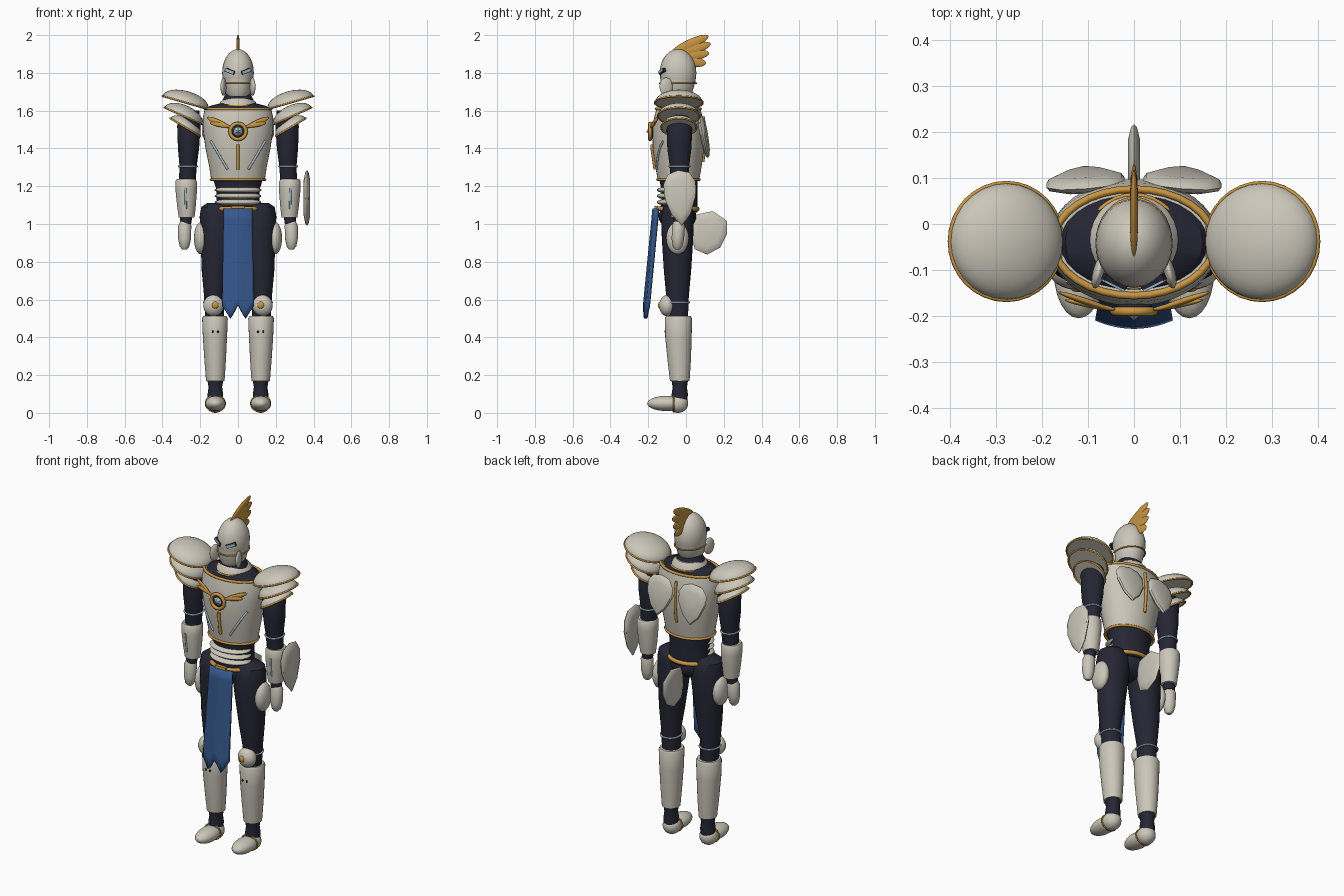
import bpy, bmesh, math
from math import sin, cos, pi, radians
from mathutils import Vector, Matrix, Euler

if "Cube" in bpy.data.objects:
    bpy.data.objects.remove(bpy.data.objects["Cube"])


def material(name, rgb):
    m = bpy.data.materials.new(name)
    m.diffuse_color = (*rgb, 1)
    m.use_nodes = True
    m.node_tree.nodes["Principled BSDF"].inputs["Base Color"].default_value = m.diffuse_color
    return m


IVORY = material("ivory armour", (0.60, 0.57, 0.49))
NAVY = material("dark undersuit", (0.019, 0.019, 0.035))
GOLD = material("gold trim", (0.58, 0.30, 0.055))
BLUE = material("blue cloth", (0.035, 0.095, 0.26))
PALE = material("pale blue glow", (0.38, 0.52, 0.62))


def finish(name, bm, mat, angle=40):
    bmesh.ops.recalc_face_normals(bm, faces=bm.faces)
    me = bpy.data.meshes.new(name)
    bm.to_mesh(me)
    bm.free()
    ob = bpy.data.objects.new(name, me)
    bpy.context.collection.objects.link(ob)
    me.materials.append(mat)
    smooth(ob, angle)
    return ob


def smooth(ob, angle=40):
    bpy.ops.object.select_all(action='DESELECT')
    bpy.context.view_layer.objects.active = ob
    ob.select_set(True)
    if angle:
        bpy.ops.object.shade_smooth_by_angle(angle=radians(angle))


def loft(name, rings, mat, n=28):
    """Stack of ellipses (z, centre x, centre y, radius x, radius y), capped."""
    bm = bmesh.new()
    rows = [[bm.verts.new((cx + rx * cos(2 * pi * i / n), cy + ry * sin(2 * pi * i / n), z))
             for i in range(n)] for z, cx, cy, rx, ry in rings]
    for a, b in zip(rows, rows[1:]):
        for i in range(n):
            bm.faces.new((a[i], a[(i + 1) % n], b[(i + 1) % n], b[i]))
    bm.faces.new(rows[0])
    bm.faces.new(rows[-1])
    return finish(name, bm, mat)


def ellipsoid(name, c, r, mat, rot=None):
    bm = bmesh.new()
    bmesh.ops.create_uvsphere(bm, u_segments=24, v_segments=14, radius=1)
    q = rot if rot else Matrix.Identity(4)
    bm.transform(Matrix.Translation(c) @ q @ Matrix.Diagonal((*r, 1)))
    return finish(name, bm, mat, 60)


def spindle(name, a, b, thick, width, mat):
    """Flattened ellipsoid running from a to b."""
    a, b = Vector(a), Vector(b)
    q = (b - a).to_track_quat('Z', 'Y').to_matrix().to_4x4()
    return ellipsoid(name, (a + b) / 2, (thick, width, (b - a).length / 2), mat, q)


def tube(name, pts, r, mat, cyclic=False):
    cu = bpy.data.curves.new(name, 'CURVE')
    cu.dimensions = '3D'
    cu.bevel_depth, cu.bevel_resolution, cu.use_fill_caps = r, 2, True
    sp = cu.splines.new('POLY')
    sp.points.add(len(pts) - 1)
    for p, co in zip(sp.points, pts):
        p.co = (*co, 1)
    sp.use_cyclic_u = cyclic
    cu.materials.append(mat)
    ob = bpy.data.objects.new(name, cu)
    bpy.context.collection.objects.link(ob)
    smooth(ob, 0)
    bpy.ops.object.convert(target='MESH')
    smooth(bpy.context.object, 50)


def ring(name, c, rx, ry, r, mat, rot=(0, 0, 0), n=32):
    m = Matrix.Translation(c) @ Euler(rot).to_matrix().to_4x4()
    tube(name, [m @ Vector((rx * cos(2 * pi * i / n), ry * sin(2 * pi * i / n), 0))
                for i in range(n)], r, mat, True)


def box(name, c, size, mat, rot=(0, 0, 0)):
    bm = bmesh.new()
    bmesh.ops.create_cube(bm, size=1)
    bm.transform(Matrix.Translation(c) @ Euler(rot).to_matrix().to_4x4()
                 @ Matrix.Diagonal((*size, 1)))
    return finish(name, bm, mat, 30)


def plate(name, outline, c, thick, rot, mat):
    """Lens-like plate: outline in local XZ, bulging to both sides in local Y."""
    bm = bmesh.new()
    rows = [[bm.verts.new((x * k, y * thick, z * k)) for x, z in outline]
            for k, y in ((0.65, -0.5), (0.93, -0.25), (1, 0), (0.93, 0.25), (0.65, 0.5))]
    n = len(outline)
    for a, b in zip(rows, rows[1:]):
        for i in range(n):
            bm.faces.new((a[i], a[(i + 1) % n], b[(i + 1) % n], b[i]))
    bm.faces.new(rows[0])
    bm.faces.new(rows[-1])
    bm.transform(Matrix.Translation(c) @ Euler(rot).to_matrix().to_4x4())
    return finish(name, bm, mat, 35)


# Cuirass, with a helper that finds its front or back surface
CHEST = [(1.235, 0, -0.04, 0.142, 0.11), (1.30, 0, -0.04, 0.152, 0.122), (1.40, 0, -0.04, 0.172, 0.136),
         (1.50, 0, -0.04, 0.186, 0.138), (1.56, 0, -0.04, 0.187, 0.130), (1.61, 0, -0.04, 0.176, 0.116)]


def chest(x, z, side=-1, lift=0.003):
    for a, b in zip(CHEST, CHEST[1:]):
        if a[0] <= z <= b[0]:
            t = (z - a[0]) / (b[0] - a[0])
            rx, ry = a[3] + t * (b[3] - a[3]), a[4] + t * (b[4] - a[4])
            return (x, -0.04 + side * (ry * math.sqrt(max(0, 1 - (x / rx) ** 2)) + lift), z)


def chest_strip(name, p, q, r, mat, side=-1):
    tube(name, [chest(p[0] + (q[0] - p[0]) * i / 6, p[1] + (q[1] - p[1]) * i / 6, side)
                for i in range(7)], r, mat)


loft("cuirass", CHEST, IVORY, 40)
ring("cuirass_top_trim", (0, -0.04, 1.61), 0.175, 0.116, 0.008, GOLD)
ring("cuirass_bottom_trim", (0, -0.04, 1.235), 0.143, 0.111, 0.007, GOLD)
loft("shoulder_yoke", [(1.60, 0, -0.04, 0.168, 0.108), (1.625, 0, -0.04, 0.15, 0.095),
                       (1.64, 0, -0.04, 0.09, 0.075), (1.70, 0, -0.04, 0.06, 0.06)], NAVY)
loft("gorget", [(1.625, 0, -0.035, 0.1, 0.098), (1.645, 0, -0.035, 0.094, 0.092),
                (1.665, 0, -0.035, 0.072, 0.075)], IVORY)
ring("gorget_trim", (0, -0.035, 1.626), 0.1, 0.098, 0.005, GOLD)
chest_strip("breast_strip", (0, 1.29), (0, 1.42), 0.009, GOLD)
chest_strip("spine_strip", (0, 1.33), (0, 1.57), 0.008, GOLD, 1)

# Chest emblem
ring("emblem_ring", (0, -0.19, 1.49), 0.042, 0.042, 0.01, GOLD, (pi / 2, 0, 0), 16)
loft_back = ellipsoid("emblem_seat", (0, -0.18, 1.49), (0.04, 0.012, 0.04), NAVY)
bm = bmesh.new()
bmesh.ops.create_cone(bm, cap_ends=True, segments=6, radius1=0.036, radius2=0, depth=0.03)
bm.transform(Matrix.Translation((0, -0.195, 1.49)) @ Matrix.Rotation(pi / 2, 4, 'X'))
finish("emblem_gem", bm, PALE, 5)

# Waist and hips
loft("waist", [(1.06, 0, -0.04, 0.12, 0.1), (1.12, 0, -0.035, 0.114, 0.095),
               (1.18, 0, -0.035, 0.114, 0.095), (1.24, 0, -0.04, 0.132, 0.102)], NAVY)
for z in (1.115, 1.148, 1.18):
    ellipsoid("belly_band", (0, -0.07, z), (0.124, 0.084, 0.021), IVORY)
ellipsoid("pelvis", (0, -0.045, 1.04), (0.125, 0.1, 0.075), NAVY)
ring("belt", (0, -0.045, 1.08), 0.122, 0.105, 0.012, GOLD)
box("buckle", (0, -0.157, 1.083), (0.07, 0.02, 0.026), GOLD)

# Front cloth with two points at the hem
bm = bmesh.new()
cols, rows = 16, 10
grid = []
for i in range(cols + 1):
    u = -1 + 2 * i / cols
    a = abs(u)
    hem = 0.57 - 0.14 * a if a < 0.5 else 0.5 + 0.13 * (a - 0.5)
    grid.append([])
    for j in range(rows + 1):
        t = j / rows
        grid[-1].append(bm.verts.new((u * (0.072 + 0.01 * t), -0.168 - 0.05 * t + 0.018 * u * u,
                                      1.08 + (hem - 1.08) * t)))
for i in range(cols):
    for j in range(rows):
        bm.faces.new((grid[i][j], grid[i + 1][j], grid[i + 1][j + 1], grid[i][j + 1]))
cloth = finish("front_cloth", bm, BLUE)
sol = cloth.modifiers.new("thickness", 'SOLIDIFY')
sol.thickness, sol.offset = 0.02, 0

# Helmet
ellipsoid("helmet", (0, -0.042, 1.80), (0.084, 0.097, 0.126), IVORY)
loft("helmet_jaw", [(1.675, 0, -0.05, 0.055, 0.068), (1.70, 0, -0.048, 0.07, 0.082),
                    (1.75, 0, -0.043, 0.079, 0.092), (1.80, 0, -0.042, 0.083, 0.096)], IVORY)
ring("helmet_band", (0, -0.042, 1.745), 0.08, 0.097, 0.004, GOLD)
crest = [((-0.075, 1.905), (0.118, 1.996)), ((-0.05, 1.895), (0.13, 1.955)),
         ((-0.03, 1.885), (0.122, 1.905)), ((-0.02, 1.87), (0.105, 1.85))]
for (y0, z0), (y1, z1) in crest:
    spindle("crest_feather", (0, y0, z0), (0, y1, z1), 0.009, 0.027, GOLD)

SHIELD = [(-0.085, 0.075), (-0.06, 0.125), (-0.005, 0.145), (0.055, 0.13), (0.085, 0.08), (0.085, 0.01),
          (0.05, -0.09), (0, -0.15), (-0.05, -0.09), (-0.085, 0.0)]
TAIL = [(-0.085, 0.09), (0.02, 0.112), (0.095, 0.06), (0.095, -0.01), (0.06, -0.08),
        (-0.01, -0.118), (-0.075, -0.09), (-0.095, -0.02)]

# Everything that comes in pairs
for s in (1, -1):
    # Face details
    box("visor_slit", (s * 0.042, -0.125, 1.808), (0.056, 0.014, 0.02), NAVY, (0, -s * 0.35, s * 0.45))
    box("eye", (s * 0.042, -0.128, 1.809), (0.052, 0.018, 0.014), PALE, (0, -s * 0.35, s * 0.45))
    ellipsoid("cheek_guard", (s * 0.077, -0.105, 1.727), (0.013, 0.036, 0.048), IVORY,
              Matrix.Rotation(s * 0.25, 4, 'Z'))
    # Chest details
    spindle("emblem_wing_upper", (s * 0.045, -0.188, 1.512), (s * 0.165, -0.148, 1.565), 0.007, 0.014, GOLD)
    spindle("emblem_wing_lower", (s * 0.04, -0.186, 1.515), (s * 0.15, -0.165, 1.535), 0.007, 0.012, GOLD)
    chest_strip("chest_light", (s * 0.145, 1.44), (s * 0.055, 1.29), 0.006, PALE)
    plate("back_plate", [(s * x, z * 0.78) for x, z in SHIELD], (s * 0.106, 0.096, 1.465), 0.035,
          (radians(10), 0, -s * 0.08), IVORY)
    # Layered shoulder guards
    for x, z, r, ry, h, tilt in ((0.278, 1.642, 0.127, 0.127, 0.062, 16), (0.29, 1.572, 0.11, 0.111, 0.058, 24),
                                 (0.28, 1.512, 0.092, 0.094, 0.05, 31)):
        rot = (0, -s * radians(tilt), 0)
        bm = bmesh.new()
        bmesh.ops.create_uvsphere(bm, u_segments=28, v_segments=16, radius=1)
        bmesh.ops.bisect_plane(bm, geom=bm.verts[:] + bm.edges[:] + bm.faces[:], plane_co=(0, 0, 0),
                               plane_no=(0, 0, -1), clear_outer=True)
        bmesh.ops.holes_fill(bm, edges=[e for e in bm.edges if e.is_boundary], sides=0)
        bm.transform(Matrix.Translation((s * x, -0.038, z)) @ Euler(rot).to_matrix().to_4x4()
                     @ Matrix.Diagonal((r, ry, h, 1)))
        finish("shoulder_guard", bm, IVORY)
        ring("shoulder_guard_trim", (s * x, -0.038, z), r, ry, 0.005, GOLD, rot)
    # Arm
    loft("upper_arm", [(1.23, s * 0.268, -0.035, 0.044, 0.046), (1.31, s * 0.264, -0.035, 0.046, 0.052),
                       (1.40, s * 0.262, -0.035, 0.056, 0.064), (1.52, s * 0.26, -0.035, 0.062, 0.068),
                       (1.60, s * 0.25, -0.035, 0.045, 0.045)], NAVY)
    ring("elbow_ring", (s * 0.265, -0.035, 1.305), 0.048, 0.054, 0.005, PALE)
    loft("forearm_guard", [(1.035, s * 0.272, -0.035, 0.042, 0.043), (1.10, s * 0.273, -0.035, 0.05, 0.052),
                           (1.18, s * 0.274, -0.035, 0.057, 0.06), (1.225, s * 0.275, -0.035, 0.057, 0.06),
                           (1.237, s * 0.275, -0.035, 0.05, 0.053)], IVORY)
    tube("forearm_light", [(s * 0.276, -0.083, 1.08), (s * 0.278, -0.094, 1.19)], 0.006, PALE)
    loft("wrist", [(1.0, s * 0.278, -0.038, 0.03, 0.03), (1.04, s * 0.274, -0.036, 0.032, 0.032)], NAVY)
    loft("hand", [(0.865, s * 0.283, -0.045, 0.012, 0.012), (0.88, s * 0.283, -0.045, 0.025, 0.025),
                  (0.92, s * 0.283, -0.043, 0.034, 0.033), (0.99, s * 0.282, -0.04, 0.035, 0.034),
                  (1.012, s * 0.281, -0.04, 0.026, 0.026)], IVORY)
    # Leg
    loft("thigh", [(0.49, s * 0.123, -0.04, 0.05, 0.05), (0.62, s * 0.128, -0.045, 0.052, 0.06),
                   (0.75, s * 0.122, -0.045, 0.07, 0.072), (0.92, s * 0.112, -0.045, 0.086, 0.083),
                   (1.04, s * 0.106, -0.045, 0.097, 0.086), (1.09, s * 0.108, -0.045, 0.086, 0.075),
                   (1.11, s * 0.11, -0.045, 0.055, 0.05)], NAVY)
    ellipsoid("hip_guard", (s * 0.197, -0.045, 0.925), (0.036, 0.06, 0.085), IVORY)
    ring("knee_ring", (s * 0.127, -0.043, 0.585), 0.054, 0.06, 0.005, PALE)
    ellipsoid("kneecap", (s * 0.13, -0.1, 0.568), (0.054, 0.042, 0.056), IVORY)
    ellipsoid("knee_stud", (s * 0.121, -0.136, 0.57), (0.019, 0.012, 0.019), GOLD)
    loft("shin_guard", [(0.17, s * 0.12, -0.033, 0.049, 0.052), (0.28, s * 0.121, -0.036, 0.057, 0.062),
                        (0.40, s * 0.122, -0.04, 0.064, 0.07), (0.50, s * 0.122, -0.04, 0.068, 0.072),
                        (0.512, s * 0.122, -0.04, 0.062, 0.066)], IVORY)
    for x in (0.106, 0.134):
        ellipsoid("shin_rivet", (s * x, -0.109, 0.43), (0.005, 0.006, 0.007), NAVY)
    loft("ankle", [(0.06, s * 0.12, -0.035, 0.04, 0.042), (0.10, s * 0.12, -0.033, 0.041, 0.043),
                   (0.135, s * 0.12, -0.033, 0.036, 0.038), (0.18, s * 0.12, -0.033, 0.043, 0.045)], NAVY)
    # Foot
    ellipsoid("toe_guard", (s * 0.12, -0.105, 0.05), (0.054, 0.1, 0.04), IVORY)
    ellipsoid("heel_guard", (s * 0.12, -0.042, 0.05), (0.05, 0.054, 0.05), IVORY)
    ring("foot_trim", (s * 0.12, -0.065, 0.05), 0.052, 0.044, 0.004, GOLD, (pi / 2, 0, 0))

# Single plates: tail guard and the shield on one forearm
plate("tail_guard", TAIL, (0, 0.122, 0.956), 0.026, (0, 0, pi / 2), IVORY)
plate("arm_shield", SHIELD, (0.365, -0.03, 1.14), 0.034, (radians(0), radians(-3), pi / 2), IVORY)
